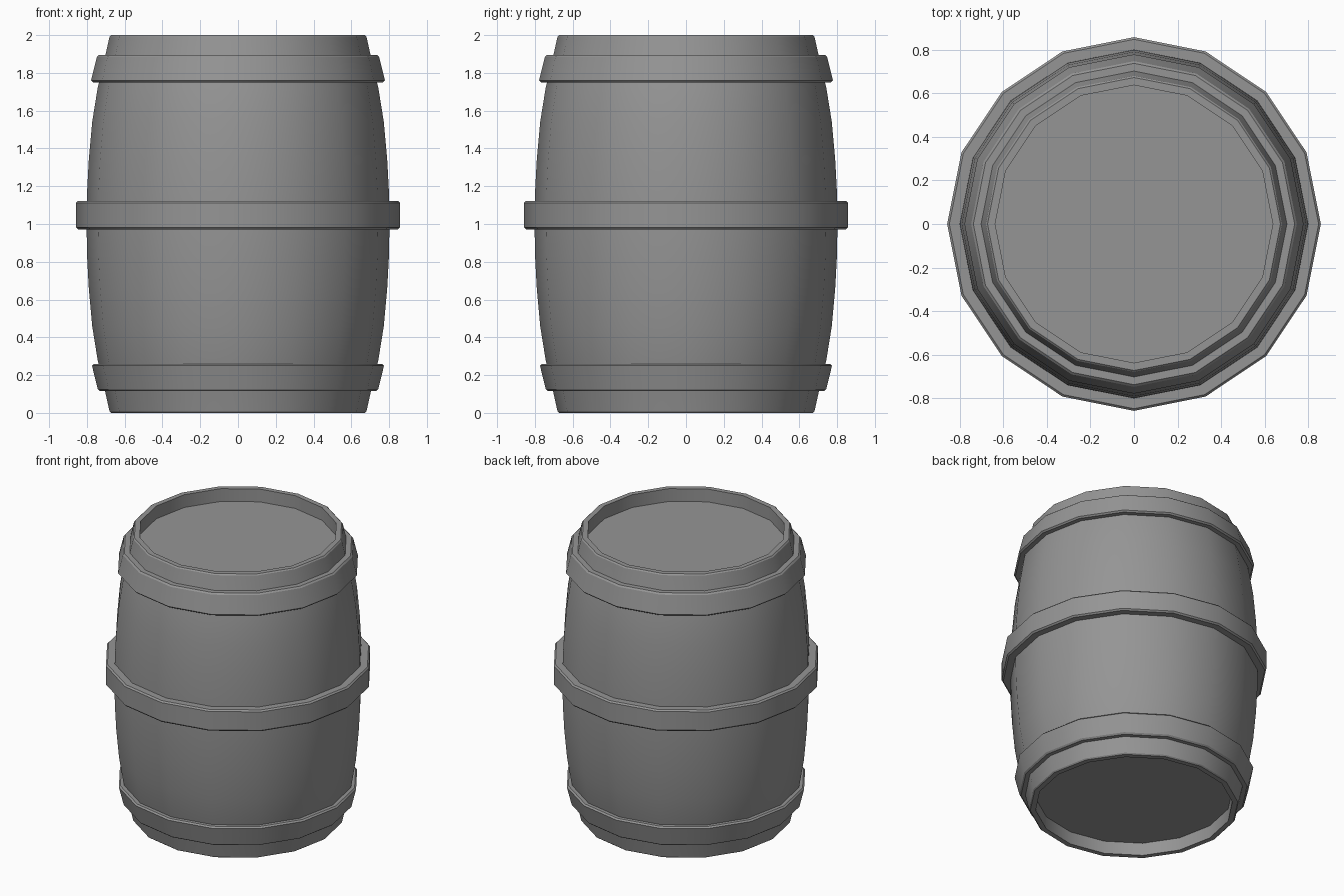
import bpy, bmesh
from math import cos, sin, tau, radians

SIDES = 16

if "Cube" in bpy.data.objects:
    bpy.data.objects.remove(bpy.data.objects["Cube"], do_unlink=True)

grey = bpy.data.materials.new("plain grey")
grey.use_nodes = True
colour = (0.3, 0.3, 0.3, 1)
grey.diffuse_color = colour
grey.node_tree.nodes["Principled BSDF"].inputs["Base Color"].default_value = colour


def lathe(name, profile):
    """Spin a closed (radius, z) outline round z; radius 0 makes no wall but a cap."""
    bm = bmesh.new()
    rings = [[bm.verts.new((r * cos(tau * i / SIDES), r * sin(tau * i / SIDES), z))
              for i in range(SIDES)] for r, z in profile]
    capped = name == "barrel_body"
    pairs = list(zip(rings, rings[1:]))
    if capped:
        bm.faces.new(rings[0])
        bm.faces.new(rings[-1])
    else:
        pairs.append((rings[-1], rings[0]))
    for a, b in pairs:
        for i in range(SIDES):
            j = (i + 1) % SIDES
            bm.faces.new((a[i], a[j], b[j], b[i]))
    bmesh.ops.recalc_face_normals(bm, faces=bm.faces)
    mesh = bpy.data.meshes.new(name)
    bm.to_mesh(mesh)
    bm.free()
    mesh.materials.append(grey)
    obj = bpy.data.objects.new(name, mesh)
    bpy.context.collection.objects.link(obj)
    bpy.ops.object.select_all(action="DESELECT")
    obj.select_set(True)
    bpy.context.view_layer.objects.active = obj
    bpy.ops.object.shade_smooth_by_angle(angle=radians(30))
    return obj


def hoop(name, z0, z1, outer0, outer1, inner0, inner1, c=0.01):
    """Band with chamfered outer corners."""
    lathe(name, [(inner0, z0), (outer0 - c, z0), (outer0, z0 + c),
                 (outer1, z1 - c), (outer1 - c, z1), (inner1, z1)])


# Bulging body with a recessed head at each end
lower = [(0.637, 0.09), (0.637, 0), (0.672, 0), (0.68, 0.008), (0.705, 0.12),
         (0.743, 0.28), (0.772, 0.46), (0.79, 0.66), (0.799, 0.83)]
upper = [(r, 2 - z) for r, z in reversed(lower)]
lathe("barrel_body", lower + [(0.802, 1)] + upper)

# Three hoops
hoop("bottom_hoop", 0.115, 0.26, 0.742, 0.773, 0.68, 0.72)
hoop("middle_hoop", 0.972, 1.122, 0.857, 0.857, 0.78, 0.78)
hoop("top_hoop", 1.75, 1.895, 0.778, 0.747, 0.72, 0.68)
